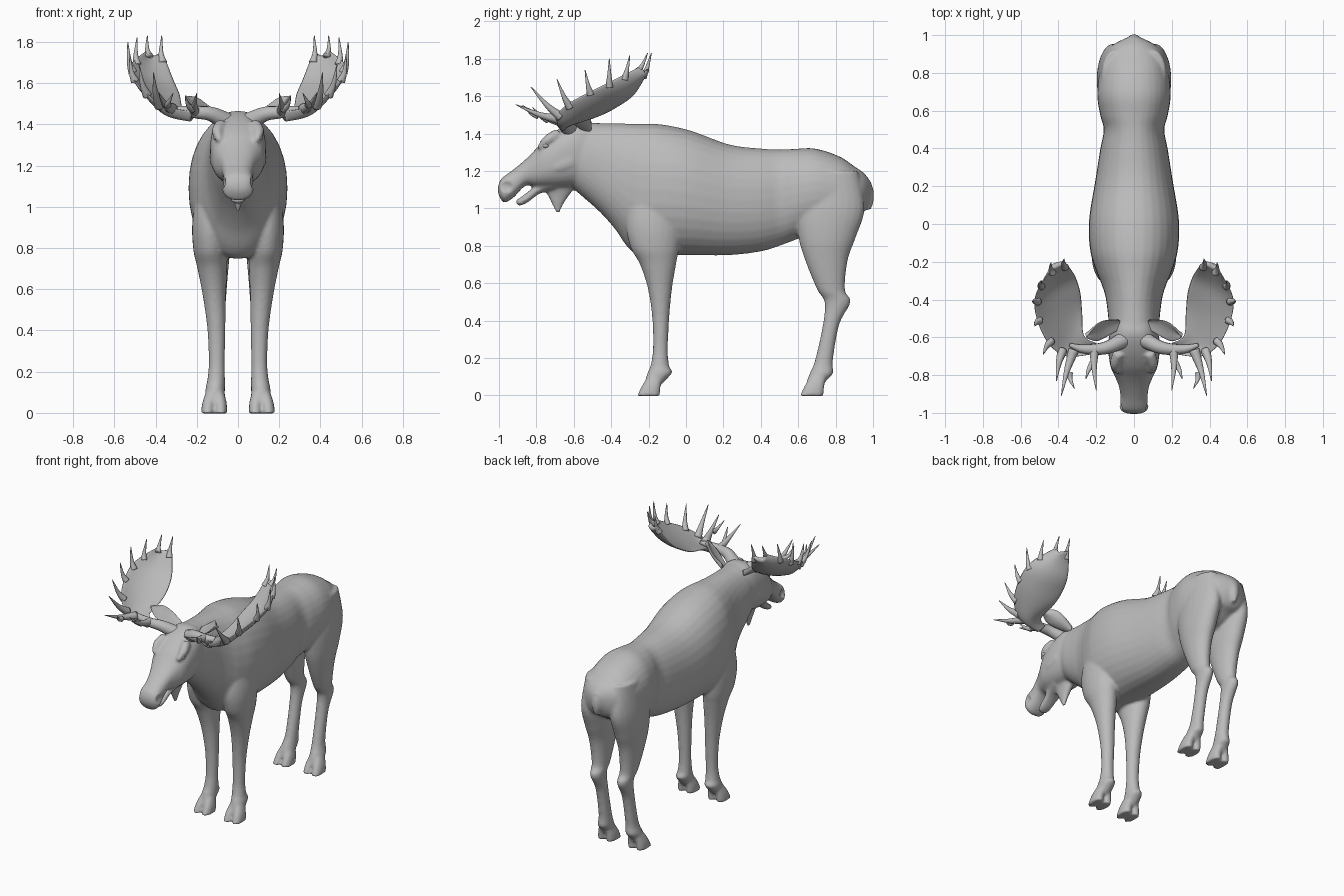
import bpy, bmesh, math
from mathutils import Vector

cube = bpy.data.objects.get("Cube")
if cube:
    bpy.data.objects.remove(cube, do_unlink=True)

hide = bpy.data.materials.new("plain grey")
hide.use_nodes = True
grey = (0.5, 0.5, 0.5, 1)
hide.diffuse_color = grey
for node in hide.node_tree.nodes:
    if node.type == 'BSDF_PRINCIPLED':
        node.inputs["Base Color"].default_value = grey
        node.inputs["Roughness"].default_value = 0.7


def spline(rows, steps=6):
    """Smooth curve through rows of numbers of any length."""
    out = []
    last = len(rows) - 1
    for i in range(last):
        a, b, c, d = (rows[min(max(j, 0), last)] for j in range(i - 1, i + 3))
        for s in range(steps):
            t = s / steps
            out.append([q + t * ((r - p) + t * ((2*p - 5*q + 4*r - w) + t * (3*(q - r) + w - p))) / 2
                        for p, q, r, w in zip(a, b, c, d)])
    return out + [list(rows[-1])]


def loft(bm, rings, sides=24, power=1.0, bend=Vector()):
    """Skin oval rings, each a centre and two half axes."""
    def soft(v):
        return math.copysign(abs(v) ** power, v)
    loops = []
    for centre, u, v in rings:
        loop = []
        for k in range(sides):
            a = math.tau * k / sides
            c, s = math.cos(a), math.sin(a)
            loop.append(bm.verts.new(centre + u * soft(c) + v * soft(s) + bend * (1 - c * c)))
        loops.append(loop)
    for one, two in zip(loops, loops[1:]):
        for k in range(sides):
            n = (k + 1) % sides
            bm.faces.new((one[k], one[n], two[n], two[k]))
    bm.faces.new(loops[0])
    bm.faces.new(loops[-1])


def lengthwise(bm, rows, power=1.0):
    # rows: y, top, bottom, half width
    loft(bm, [(Vector((0, y, (t + b) / 2)), Vector((max(w, .004), 0, 0)), Vector((0, 0, (t - b) / 2)))
              for y, t, b, w in spline(rows)], 32, power)


def upright(bm, rows, side=1, power=1.0):
    # rows: z, front, back, x, half width
    loft(bm, [(Vector((side * x, (f + b) / 2, z)), Vector((max(w, .004), 0, 0)), Vector((0, (b - f) / 2, 0)))
              for z, f, b, x, w in spline(rows)], 24, power)


def tube(bm, rows):
    # rows: x, y, z, radius
    path = spline(rows)
    pts = [Vector(r[:3]) for r in path]
    rings = []
    for i, p in enumerate(pts):
        d = (pts[min(i + 1, len(pts) - 1)] - pts[max(i - 1, 0)]).normalized()
        u = d.cross(Vector((.3, .1, 1))).normalized()
        r = max(path[i][3], .002)
        rings.append((p, u * r, d.cross(u) * r))
    loft(bm, rings, 12)


def blade(bm, inner, outer, thick, bend):
    # cupped leaf between two edge curves
    pairs = [(Vector(a), Vector(b)) for a, b in zip(spline(inner), spline(outer))]
    rings = []
    for i, (a, b) in enumerate(pairs):
        p, q = pairs[max(i - 1, 0)], pairs[min(i + 1, len(pairs) - 1)]
        normal = (b - a).cross(q[0] + q[1] - p[0] - p[1]).normalized()
        rings.append(((a + b) / 2, (b - a) / 2, normal * thick))
    loft(bm, rings, 24, 1.0, Vector(bend))


def finish(name, bm, mirror=False):
    bmesh.ops.recalc_face_normals(bm, faces=bm.faces)
    mesh = bpy.data.meshes.new(name)
    bm.to_mesh(mesh)
    bm.free()
    mesh.materials.append(hide)
    for poly in mesh.polygons:
        poly.use_smooth = True
    ob = bpy.data.objects.new(name, mesh)
    bpy.context.scene.collection.objects.link(ob)
    if mirror:
        ob.modifiers.new("both sides", 'MIRROR').use_clip = False
    return ob


# Torso, neck and head
bm = bmesh.new()
lengthwise(bm, [(.99, 1.14, 1.06, .03), (.95, 1.19, .98, .11), (.9, 1.225, .95, .15), (.82, 1.278, .9, .18),
                (.69, 1.32, .87, .195), (.58, 1.318, .83, .18), (.5, 1.315, .8, .16), (.4, 1.32, .77, .178),
                (.23, 1.342, .75, .205), (.02, 1.417, .75, .238), (-.14, 1.45, .75, .232), (-.25, 1.452, .75, .2),
                (-.31, 1.453, .79, .175), (-.38, 1.455, .89, .152), (-.46, 1.456, .98, .14),
                (-.55, 1.46, 1.06, .13), (-.62, 1.44, 1.12, .11)], .92)
lengthwise(bm, [(-.5, 1.45, 1.15, .11), (-.58, 1.465, 1.12, .13), (-.67, 1.43, 1.11, .135),
                (-.754, 1.37, 1.11, .125), (-.81, 1.31, 1.115, .1), (-.86, 1.26, 1.12, .08),
                (-.92, 1.21, 1.06, .072), (-.968, 1.175, 1.03, .078), (-.99, 1.155, 1.05, .065),
                (-1.005, 1.12, 1.08, .035)], .82)
# Lower jaw
lengthwise(bm, [(-.7, 1.18, 1.1, .08), (-.78, 1.14, 1.08, .055), (-.85, 1.085, 1.03, .042),
                (-.89, 1.055, 1.015, .035), (-.91, 1.045, 1.025, .015)], .9)
# Throat bell and tail
upright(bm, [(1.15, -.78, -.58, 0, .06), (1.09, -.75, -.61, 0, .035), (1.03, -.72, -.65, 0, .02),
             (.975, -.695, -.675, 0, .008)])
upright(bm, [(1.16, .9, .97, 0, .03), (1.11, .93, 1.0, 0, .035), (1.05, .95, 1.005, 0, .03),
             (.99, .965, .99, 0, .01)])
for side in (1, -1):
    # Front leg
    upright(bm, [(1.2, -.27, -.04, .12, .06), (.95, -.32, -.025, .135, .085), (.8, -.3, -.035, .135, .083),
                 (.7, -.246, -.053, .125, .072), (.567, -.203, -.075, .115, .056), (.406, -.18, -.09, .105, .044),
                 (.246, -.177, -.097, .103, .039), (.16, -.19, -.09, .106, .043), (.125, -.205, -.073, .11, .047),
                 (.09, -.215, -.1, .112, .046), (.05, -.225, -.14, .114, .04)], side)
    # Hind leg
    upright(bm, [(1.2, .65, .92, .1, .07), (1.0, .59, .955, .11, .085), (.85, .6, .91, .112, .083),
                 (.727, .635, .866, .112, .068), (.567, .7, .85, .107, .05), (.5, .74, .88, .103, .043),
                 (.38, .732, .82, .101, .038), (.19, .69, .786, .102, .038), (.12, .662, .788, .108, .045),
                 (.09, .65, .76, .11, .046), (.05, .64, .73, .113, .04)], side)
    # Cloven hooves
    for toe in (-.032, .032):
        for front, back in ((-.262, -.14), (.608, .735)):
            upright(bm, [(.1, front + .055, back + .015, .112 + toe * .6, .025),
                         (.05, front + .025, back + .005, .114 + toe * .9, .03),
                         (-.003, front, back, .116 + toe, .032)], side, .9)
    # Brow and cheek
    tube(bm, [(side * .08, -.68, 1.4, .03), (side * .1, -.74, 1.365, .028), (side * .09, -.79, 1.32, .012)])
    tube(bm, [(side * .08, -.62, 1.25, .06), (side * .09, -.7, 1.22, .045), (side * .07, -.8, 1.2, .02)])
body = finish("body", bm)
remesh = body.modifiers.new("blend", 'REMESH')
remesh.mode = 'VOXEL'
remesh.voxel_size = .0095
remesh.use_smooth_shade = True
relax = body.modifiers.new("relax", 'SMOOTH')
relax.factor = .5
relax.iterations = 6

# Bake the blended skin, then press in the nostrils
graph = bpy.context.evaluated_depsgraph_get()
skin = bpy.data.meshes.new_from_object(body.evaluated_get(graph))
body.modifiers.clear()
body.data = skin
for v in skin.vertices:
    for side in (1, -1):
        gap = (v.co - Vector((side * .07, -.96, 1.115))).length
        if gap < .032:
            v.co.x -= side * .018 * (1 - (gap / .032) ** 2)
for poly in skin.polygons:
    poly.use_smooth = True

# Eyes
bm = bmesh.new()
bmesh.ops.create_uvsphere(bm, u_segments=16, v_segments=10, radius=.02)
for v in bm.verts:
    v.co = Vector((v.co.x * .8 + .104, v.co.y - .75, v.co.z * .75 + 1.337))
finish("eyes", bm, True)

# Ears
bm = bmesh.new()
blade(bm, [(.08, -.56, 1.42), (.15, -.6, 1.45), (.2, -.62, 1.48), (.25, -.605, 1.53)],
      [(.08, -.51, 1.445), (.15, -.51, 1.495), (.2, -.535, 1.53), (.252, -.598, 1.538)],
      .012, (0, .018, -.012))
finish("ears", bm, True)

# Antler palms
bm = bmesh.new()
blade(bm, [(.2, -.63, 1.455), (.265, -.59, 1.47), (.275, -.46, 1.5), (.285, -.36, 1.55),
           (.315, -.27, 1.62), (.365, -.2, 1.75)],
      [(.22, -.69, 1.46), (.36, -.7, 1.49), (.455, -.63, 1.56), (.515, -.5, 1.63),
       (.522, -.38, 1.69), (.44, -.24, 1.76)], .014, (.02, 0, -.03))
finish("antler_palms", bm, True)

# Antler beams and tines
bm = bmesh.new()
tube(bm, [(.05, -.61, 1.41, .045), (.13, -.65, 1.45, .036), (.2, -.663, 1.458, .03),
          (.28, -.66, 1.468, .022), (.34, -.64, 1.48, .01)])
tines = [((.365, -.23, 1.7), (.37, -.185, 1.83)), ((.43, -.26, 1.73), (.44, -.205, 1.83)),
         ((.49, -.33, 1.69), (.49, -.3, 1.82)), ((.51, -.41, 1.65), (.535, -.41, 1.8)),
         ((.5, -.51, 1.61), (.525, -.54, 1.74)), ((.44, -.62, 1.54), (.48, -.69, 1.69)),
         ((.38, -.67, 1.49), (.41, -.83, 1.65)), ((.32, -.67, 1.475), (.385, -.91, 1.555)),
         ((.342, -.79, 1.495), (.315, -.87, 1.55)), ((.21, -.66, 1.46), (.2, -.88, 1.55)),
         ((.22, -.74, 1.475), (.255, -.82, 1.54))]
for root, tip in tines:
    a, b = Vector(root), Vector(tip)
    mid = a.lerp(b, .45) + Vector((.006, 0, -.012))
    wide = .013 + .06 * (b - a).length
    tube(bm, [(*a, wide), (*mid, wide * .55), (*b, .002)])
finish("antler_tines", bm, True)
